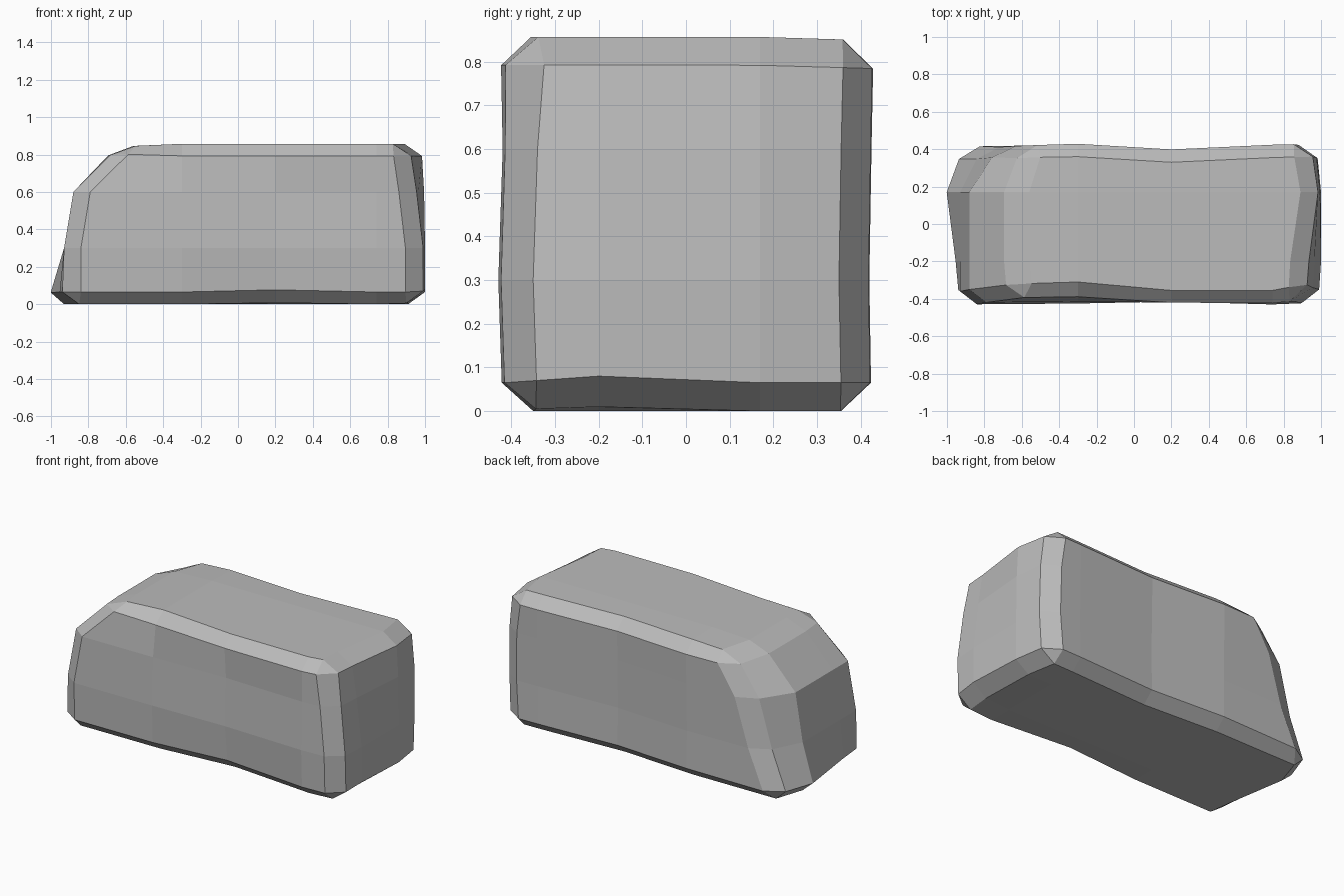
import bpy, bmesh
from mathutils import Vector

cube = bpy.data.objects.get("Cube")
if cube:
    bpy.data.objects.remove(cube, do_unlink=True)

# Cutting lines of the rough block along each axis, and chamfer widths
XS = [-1.0, -0.3, 0.2, 0.74, 1.0]
YS = [-0.42, -0.2, 0.17, 0.42]
ZS = [0.0, 0.3, 0.6, 0.857]
LAST = (len(XS) - 1, len(YS) - 1, len(ZS) - 1)
CHAMFER = (0.09, 0.07, 0.065)

# Worn outline of each face: by height, depth or length
LEFT_END = [-1.02, -0.93, -0.88, -0.65]
LEFT_FOOT_SKEW = [0.09, 0.06, 0.0, 0.08]
LEFT_BACK_SKEW = [0.08, 0.12, 0.16, 0.08]
RIGHT_END = [1.0, 1.0, 0.995, 0.98]
RIGHT_SKEW = [-0.015, 0.0, 0.0, -0.025]
RIGHT_LEAN = [0.0, 0.0, -0.03, -0.055]
FRONT = [-0.42, -0.43, -0.42]
FRONT_WAVE = [0.0, 0.005, 0.015, 0.0, 0.01]
FRONT_TOP = [-0.39, -0.38, -0.425, -0.425, -0.39]
BACK = [0.425, 0.42, 0.425, 0.43]
BACK_WAVE = [-0.01, 0.0, -0.03, -0.005, 0.0]


def worn_point(key):
    i, j, k = key
    x, y, z = XS[i], YS[j], ZS[k]
    foot, top = k == 0, k == LAST[2]
    front, back = j == 0, j == LAST[1]
    if i == 0:
        x = LEFT_END[k]
        if foot:
            x += LEFT_FOOT_SKEW[j]
        elif back:
            x += LEFT_BACK_SKEW[k]
        if top:
            z -= 0.015
            x += 0.02 if front else 0
    elif i == LAST[0]:
        x = RIGHT_END[k] + RIGHT_SKEW[j]
        if j < 2:
            x += RIGHT_LEAN[k]
        if back and (foot or top):
            x -= 0.02
        if foot and j == 1:
            z += 0.015
    if front:
        y = FRONT_TOP[i] if top else FRONT[k] + FRONT_WAVE[i]
        if foot and i == 2:  # hollow under the waist
            y += 0.02
            z += 0.012
    elif back:
        y = BACK[k] + BACK_WAVE[i]
        z -= 0.008 if top else 0
    return Vector((x, y, z))


bm = bmesh.new()
made = {}


def vert(axis, key):
    """Corner of the side facing along axis, drawn in from the rims."""
    if (axis, key) not in made:
        start = worn_point(key)
        point = start.copy()
        for n in range(3):
            if n != axis and key[n] in (0, LAST[n]):
                inner = list(key)
                inner[n] += 1 if key[n] == 0 else -1
                point += (worn_point(inner) - start).normalized() * CHAMFER[n]
        made[axis, key] = bm.verts.new(point)
    return made[axis, key]


def grid_key(axis, along, u, a, v, b):
    key = [0, 0, 0]
    key[axis], key[u], key[v] = along, a, b
    return tuple(key)


def pairs(first, second):
    return [(a, b) for a in first for b in second]


for axis in range(3):
    u, v = (axis + 1) % 3, (axis + 2) % 3
    # Gridded flat sides
    for side in (0, LAST[axis]):
        for a, b in pairs(range(LAST[u]), range(LAST[v])):
            bm.faces.new([vert(axis, grid_key(axis, side, u, a + da, v, b + db))
                          for da, db in ((0, 0), (1, 0), (1, 1), (0, 1))])
    # Chamfer strips running along this axis
    for a, b in pairs((0, LAST[u]), (0, LAST[v])):
        for t in range(LAST[axis]):
            near = grid_key(axis, t, u, a, v, b)
            far = grid_key(axis, t + 1, u, a, v, b)
            bm.faces.new((vert(u, near), vert(u, far), vert(v, far), vert(v, near)))

# Corner facets
for i in (0, LAST[0]):
    for j, k in pairs((0, LAST[1]), (0, LAST[2])):
        bm.faces.new([vert(axis, (i, j, k)) for axis in range(3)])
bmesh.ops.recalc_face_normals(bm, faces=bm.faces)

mesh = bpy.data.meshes.new("stone_block")
bm.to_mesh(mesh)
bm.free()
block = bpy.data.objects.new("stone_block", mesh)
bpy.context.collection.objects.link(block)

# Stone colour
grey = (0.5, 0.5, 0.5, 1.0)
stone = bpy.data.materials.new("grey_stone")
stone.use_nodes = True
stone.diffuse_color = grey
stone.node_tree.nodes["Principled BSDF"].inputs["Base Color"].default_value = grey
mesh.materials.append(stone)
